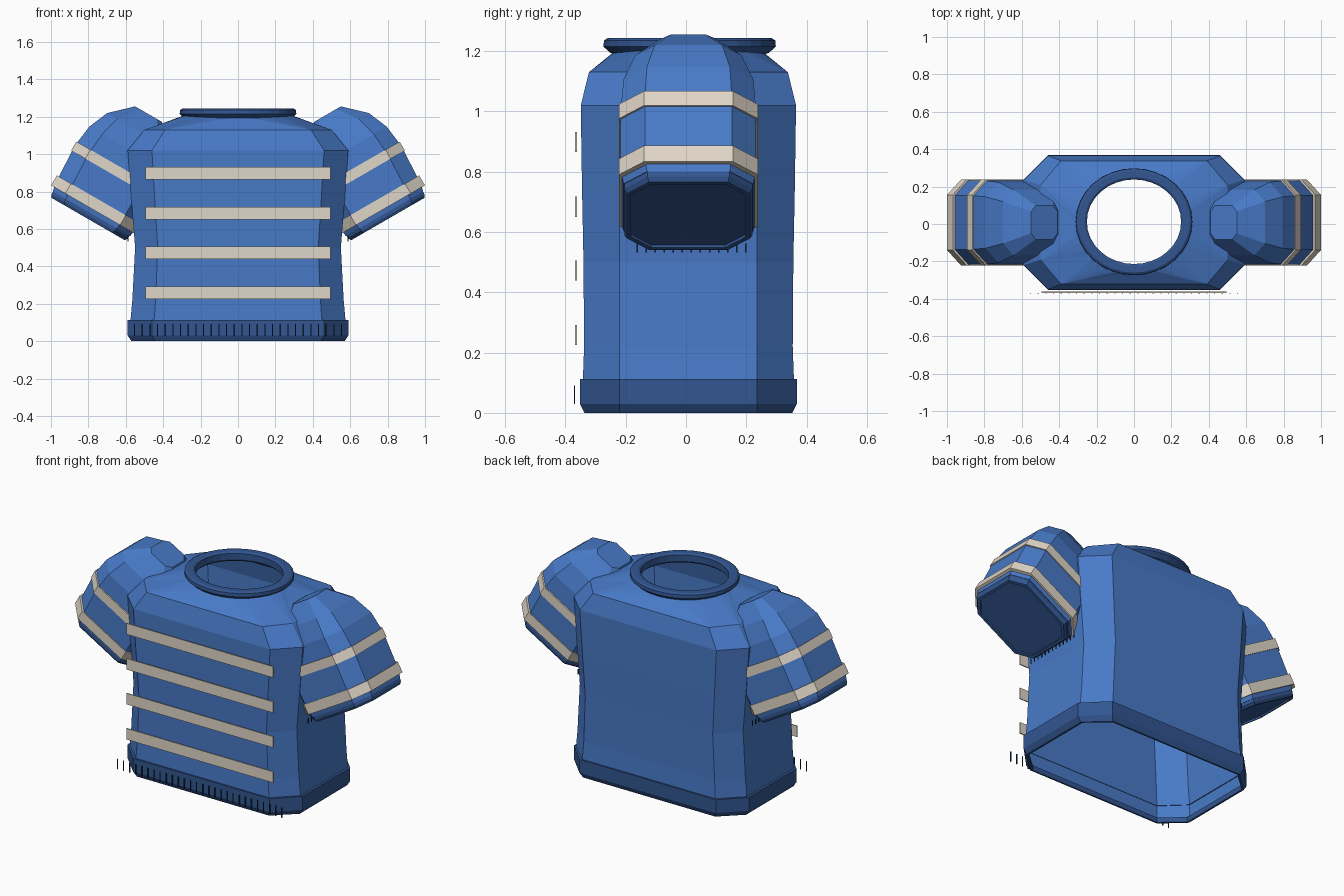
import bpy, bmesh, math
from mathutils import Vector

if "Cube" in bpy.data.objects:
    bpy.data.objects.remove(bpy.data.objects["Cube"])

YC = 0.008  # depth centre of the garment


def material(name, rgb):
    m = bpy.data.materials.new(name)
    m.diffuse_color = (*rgb, 1)
    m.use_nodes = True
    m.node_tree.nodes["Principled BSDF"].inputs["Base Color"].default_value = m.diffuse_color
    return m


BLUE = material("jersey blue", (0.065, 0.195, 0.578))
TRIM = material("trim blue", (0.032, 0.093, 0.283))
CREAM = material("stripe cream", (0.74, 0.67, 0.57))
NAVY = material("rib navy", (0.010, 0.030, 0.080))


def finish(bm, name, mat):
    bmesh.ops.recalc_face_normals(bm, faces=bm.faces)
    me = bpy.data.meshes.new(name)
    bm.to_mesh(me)
    bm.free()
    me.materials.append(mat)
    ob = bpy.data.objects.new(name, me)
    bpy.context.collection.objects.link(ob)
    return ob


def octagon(a, b, ca, cb):
    """Chamfered rectangle: half sizes a, b; flats end at ca, cb."""
    return [(a, -cb), (a, cb), (ca, b), (-ca, b),
            (-a, cb), (-a, -cb), (-ca, -b), (ca, -b)]


def loft(bm, rings, cap=False, closed=False):
    loops = [[bm.verts.new(p) for p in r] for r in rings]
    pairs = list(zip(loops, loops[1:]))
    if closed:
        pairs.append((loops[-1], loops[0]))
    for lo, hi in pairs:
        n = len(lo)
        for i in range(n):
            j = (i + 1) % n
            bm.faces.new((lo[i], lo[j], hi[j], hi[i]))
    if cap:
        bm.faces.new(loops[0])
        bm.faces.new(loops[-1])
    return loops


def body_ring(z, hx, hy, cx=None, cy=0.228):
    return [(x, y + YC, z) for x, y in octagon(hx, hy, cx or 0.78 * hx, cy)]


def boxes(name, mat, items):
    """Many small boxes: (centre, size) in one object."""
    bm = bmesh.new()
    for c, s in items:
        r = bmesh.ops.create_cube(bm, size=1)
        for v in r["verts"]:
            v.co = Vector(c) + Vector([v.co[k] * s[k] for k in range(3)])
    return finish(bm, name, mat)


# Torso: open octagonal shell rising to an oval neck opening
bm = bmesh.new()
loops = loft(bm, [body_ring(0.02, 0.572, 0.35), body_ring(0.11, 0.575, 0.35),
                  body_ring(0.22, 0.565, 0.346), body_ring(0.5, 0.55, 0.348),
                  body_ring(0.75, 0.57, 0.353), body_ring(1.02, 0.59, 0.357),
                  body_ring(1.13, 0.50, 0.33, 0.39, 0.20)])
top = loops[-1]
N = 32
angles = [2 * math.pi * i / N for i in range(N)]
neck = [bm.verts.new((0.275 * math.cos(a), YC + 0.25 * math.sin(a),
                      1.195 + 0.017 * math.cos(a) ** 2)) for a in angles]


def corner(i):
    d = Vector((math.cos(angles[i]), math.sin(angles[i])))
    return max(range(8), key=lambda k: d.dot(
        Vector((top[k].co.x / 0.45, (top[k].co.y - YC) / 0.3)).normalized()))


for i in range(N):
    j = (i + 1) % N
    c, c2 = corner(i), corner(j)
    bm.faces.new((neck[i], top[c], neck[j]))
    while c != c2:
        step = (c + 1) % 8
        bm.faces.new((neck[j], top[c], top[step]))
        c = step
finish(bm, "torso", BLUE)

# Hem: bevelled band round the bottom
bm = bmesh.new()
loft(bm, [body_ring(0.112, 0.57, 0.347), body_ring(0.112, 0.59, 0.36),
          body_ring(0.03, 0.59, 0.36), body_ring(0, 0.57, 0.345),
          body_ring(0, 0.558, 0.335), body_ring(0.03, 0.558, 0.335)])
finish(bm, "hem", TRIM)

# Collar: oval ring with a bevelled section
bm = bmesh.new()
section = [(0.262, 1.185), (0.29, 1.195), (0.312, 1.215), (0.310, 1.235),
           (0.298, 1.243), (0.264, 1.243), (0.252, 1.235), (0.252, 1.195)]
loft(bm, [[(r * math.cos(a), 0.012 + (r - 0.026) * math.sin(a), z) for a in angles]
          for r, z in section], closed=True)
collar = finish(bm, "collar", TRIM)

# Chest stripes: plates floating just before the front
boxes("chest_stripes", CREAM,
      [((0, -0.365, z), (0.99, 0.006, 0.067)) for z in (0.258, 0.472, 0.684, 0.898)])

# Hem ribs: row of thin upright slivers
boxes("hem_ribs", NAVY,
      [((-0.553 + 0.041 * i, -0.37, 0.06), (0.006, 0.004, 0.062)) for i in range(28)])


def sleeve_point(side, u, v, y):
    """u runs down the sleeve, v outward across it, tilted 60 degrees."""
    c, s = 0.5, math.sqrt(0.75)
    return (side * (c * u + s * v), y + YC, -s * u + c * v)


def sleeve_ring(side, u, lo, hi, hy, grow=0.0):
    half, mid, hy = (hi - lo) / 2 + grow, (hi + lo) / 2, hy + grow
    return [sleeve_point(side, u, mid + a, b)
            for a, b in octagon(half, hy, half * 0.66, hy * 0.64)]


for side, tag in ((-1, "left"), (1, "right")):
    # Puffed sleeve with a rounded shoulder
    bm = bmesh.new()
    loft(bm, [sleeve_ring(side, *r) for r in (
        (-0.812, 0.94, 1.104, 0.09), (-0.706, 0.84, 1.216, 0.175),
        (-0.596, 0.79, 1.262, 0.215), (-0.47, 0.775, 1.278, 0.225),
        (-0.25, 0.775, 1.268, 0.225), (-0.198, 0.78, 1.258, 0.215))], cap=True)
    finish(bm, tag + "_sleeve", BLUE)

    # Cuff with a slightly recessed end panel
    bm = bmesh.new()
    loft(bm, [sleeve_ring(side, *r) for r in (
        (-0.21, 0.785, 1.258, 0.212), (-0.18, 0.785, 1.255, 0.212),
        (-0.165, 0.795, 1.245, 0.204), (-0.165, 0.81, 1.23, 0.19),
        (-0.175, 0.81, 1.23, 0.19))], cap=True)
    finish(bm, tag + "_cuff", TRIM)

    # Two bands round the sleeve
    for k, (u0, u1) in enumerate(((-0.492, -0.437), (-0.283, -0.222))):
        bm = bmesh.new()
        loft(bm, [sleeve_ring(side, u, 0.775, 1.276, 0.225, g)
                  for u, g in ((u0, -0.01), (u0, 0.006), (u1, 0.006), (u1, -0.01))])
        finish(bm, f"{tag}_sleeve_band_{k + 1}", CREAM)

    # Cuff ribs along the underside
    boxes(tag + "_cuff_ribs", NAVY,
          [(sleeve_point(side, -0.18, 0.782, -0.17 + 0.03 * i), (0.005, 0.005, 0.03))
           for i in range(13)])
